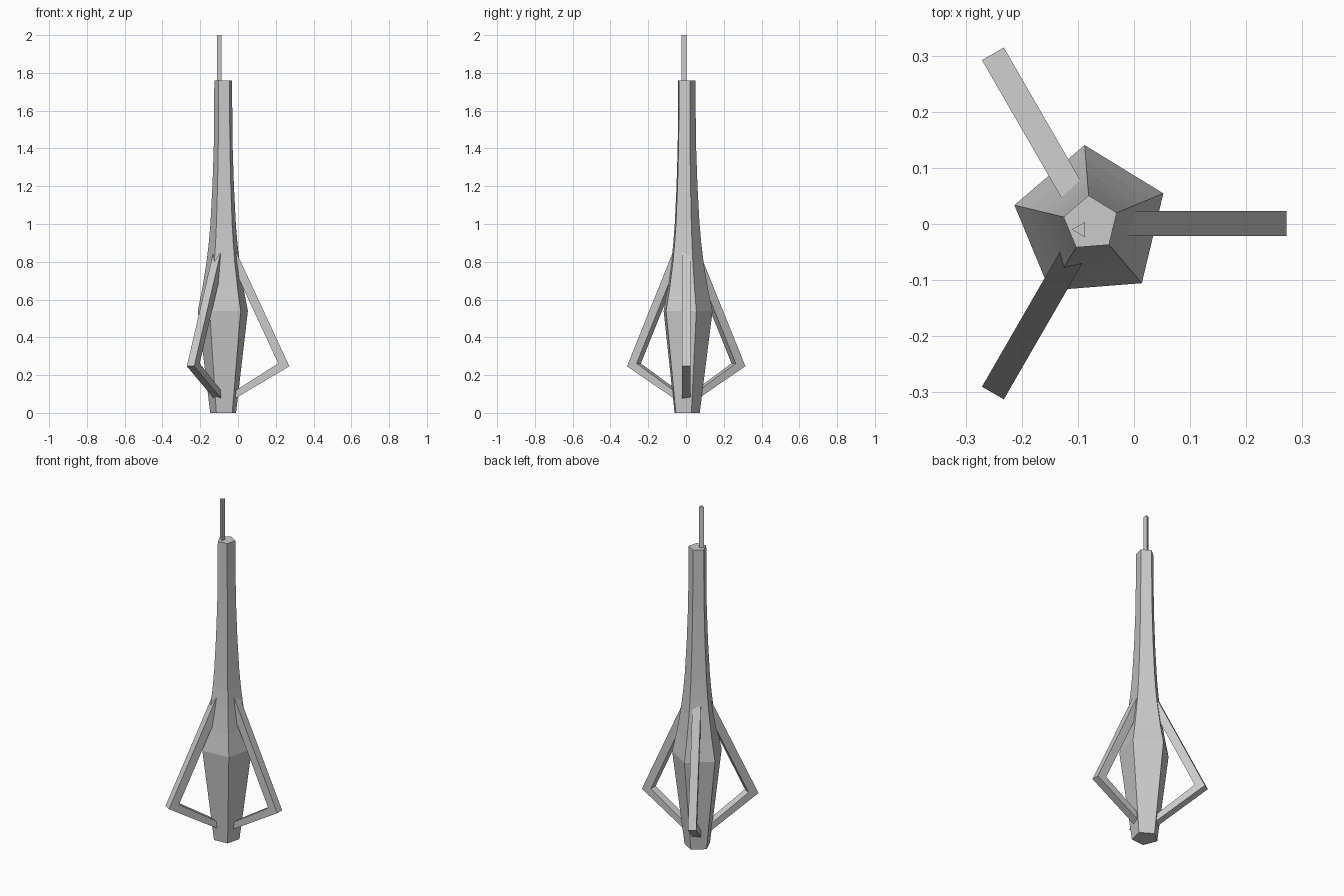
import bpy
import bmesh
from math import cos, sin, radians

if "Cube" in bpy.data.objects:
    bpy.data.objects.remove(bpy.data.objects["Cube"])

AXIS = (-0.077, 0.001)


def make_object(name, bm):
    bmesh.ops.recalc_face_normals(bm, faces=bm.faces)
    mesh = bpy.data.meshes.new(name)
    bm.to_mesh(mesh)
    bm.free()
    obj = bpy.data.objects.new(name, mesh)
    bpy.context.collection.objects.link(obj)
    return obj


def lathe(name, centre, sides, start, profile):
    """Flat-sided column through (radius, z) rings, capped at both ends."""
    bm = bmesh.new()
    rings = []
    for r, z in profile:
        angles = [radians(start + 360 * i / sides) for i in range(sides)]
        rings.append([bm.verts.new((centre[0] + r * cos(a), centre[1] + r * sin(a), z))
                      for a in angles])
    for low, high in zip(rings, rings[1:]):
        for i in range(sides):
            j = (i + 1) % sides
            bm.faces.new((low[i], low[j], high[j], high[i]))
    bm.faces.new(rings[0][::-1])
    bm.faces.new(rings[-1])
    return make_object(name, bm)


def fin(name, angle, width=0.045):
    """Bent strut: a (distance, z) outline extruded sideways, turned about the body axis."""
    outer = [(0.04, 0.063), (0.349, 0.247), (0.05, 0.89)]
    inner = [(0.04, 0.103), (0.29, 0.262), (0.04, 0.80)]
    c, s = cos(radians(angle)), sin(radians(angle))
    bm = bmesh.new()
    rows = []
    for (ro, zo), (ri, zi) in zip(outer, inner):
        corners = [(ro, -width / 2, zo), (ro, width / 2, zo),
                   (ri, width / 2, zi), (ri, -width / 2, zi)]
        rows.append([bm.verts.new((AXIS[0] + r * c - t * s, AXIS[1] + r * s + t * c, z))
                     for r, t, z in corners])
    for a, b in zip(rows, rows[1:]):
        for i in range(4):
            j = (i + 1) % 4
            bm.faces.new((a[i], a[j], b[j], b[i]))
    bm.faces.new(rows[0][::-1])
    bm.faces.new(rows[-1])
    return make_object(name, bm)


# Five-sided body: widest low down, sweeping up into a slim neck
lathe("body", AXIS, 5, 22.5, [
    (0.072, 0.0), (0.14, 0.54), (0.115, 0.66), (0.092, 0.80), (0.080, 0.90),
    (0.071, 1.0), (0.060, 1.2), (0.053, 1.4), (0.0505, 1.58), (0.050, 1.76)])

# Three-sided spike on top
lathe("spike", (-0.095, -0.010), 3, 180, [(0.016, 1.70), (0.016, 2.0)])

# Three bent fins around the body
for k in range(3):
    fin(f"fin_{k + 1}", 120 * k)
